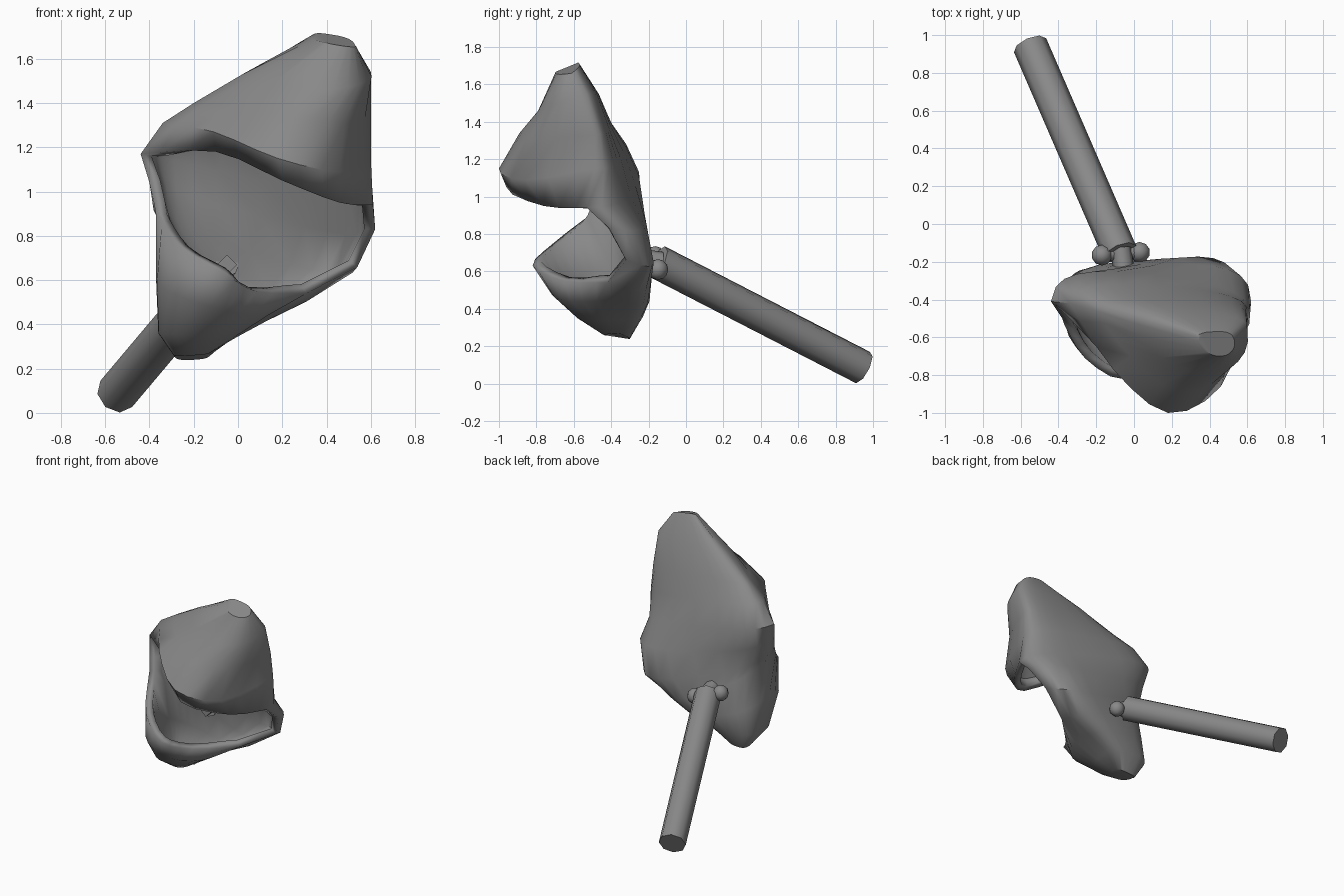
import bpy, math
from mathutils import Vector

if "Cube" in bpy.data.objects:
    bpy.data.objects.remove(bpy.data.objects["Cube"])

N = 24  # points per cross-section

# Dark grey for every part
grey = bpy.data.materials.new("dark_grey")
grey.diffuse_color = (.25, .25, .25, 1)
grey.use_nodes = True
grey.node_tree.nodes["Principled BSDF"].inputs["Base Color"].default_value = grey.diffuse_color

def smooth(ob, deg):
    bpy.ops.object.select_all(action='DESELECT')
    ob.select_set(True)
    bpy.context.view_layer.objects.active = ob
    ob.data.materials.append(grey)
    bpy.ops.object.shade_smooth_by_angle(angle=math.radians(deg))

def make_object(name, verts, faces):
    me = bpy.data.meshes.new(name)
    me.from_pydata(verts, [], faces)
    me.update()
    ob = bpy.data.objects.new(name, me)
    bpy.context.collection.objects.link(ob)
    return ob

def rod(name, a, b, r, sides):
    a, b = Vector(a), Vector(b)
    bpy.ops.mesh.primitive_cylinder_add(vertices=sides, radius=r, depth=(b - a).length,
                                        location=(a + b) / 2)
    ob = bpy.context.object
    ob.name = name
    ob.rotation_mode = 'QUATERNION'
    ob.rotation_quaternion = (b - a).to_track_quat('Z', 'Y')
    smooth(ob, 50)
    return ob

# Shell cross-sections, top to bottom: left, right, back, front (none = open mouth),
# and optionally the front-left and front-right corners
rows = [
    ((.34, -.62, 1.69), (.53, -.61, 1.66), (.42, -.57, 1.71), (.46, -.70, 1.66)),
    ((.02, -.53, 1.53), (.60, -.56, 1.54), (.32, -.47, 1.55), (.36, -.79, 1.46)),
    ((-.20, -.46, 1.40), (.60, -.49, 1.33), (.20, -.40, 1.37), (.24, -.89, 1.34),
     (-.02, -.70, 1.38), (.48, -.79, 1.31)),
    ((-.34, -.42, 1.31), (.60, -.49, 1.15), (.15, -.33, 1.23), (.18, -1.0, 1.15),
     (-.11, -.77, 1.27), (.46, -.86, 1.09)),
    ((-.44, -.41, 1.17), (.61, -.53, .94), (.12, -.27, 1.06), (.20, -.96, 1.05),
     (-.10, -.71, 1.18), (.46, -.76, .95)),
    ((-.40, -.47, 1.04), (.62, -.41, .83), (.10, -.22, .90), None),
    ((-.38, -.50, .95), (.54, -.32, .66), (.05, -.21, .73), None),
    ((-.37, -.53, .89), (.31, -.42, .54), (0, -.20, .62), (-.06, -.82, .63),
     (-.26, -.71, .75), (.08, -.65, .55)),
    ((-.37, -.45, .60), (.15, -.40, .45), (-.08, -.20, .47), (-.13, -.72, .48)),
    ((-.36, -.38, .36), (-.01, -.37, .34), (-.18, -.23, .36), (-.20, -.58, .35)),
    ((-.29, -.36, .26), (-.13, -.36, .27), (-.20, -.30, .24), (-.20, -.44, .26)),
]

def power(v, e):
    return math.copysign(abs(v) ** e, v) if abs(v) > 1e-6 else 0.0

def spline(pts, u):
    """Smooth curve through the points, u from 0 to 1."""
    s = u * (len(pts) - 1)
    k = min(int(s), len(pts) - 2)
    f = s - k
    p = [pts[max(0, min(len(pts) - 1, k + d))] for d in (-1, 0, 1, 2)]
    return .5 * (2 * p[1] + (p[2] - p[0]) * f + (2 * p[0] - 5 * p[1] + 4 * p[2] - p[3]) * f ** 2
                 + (3 * p[1] - p[0] - 3 * p[2] + p[3]) * f ** 3)

verts, idx, faces = [], {}, []
for i, row in enumerate(rows):
    L, R, B = (Vector(p) for p in row[:3])
    C = (L + R) / 2
    for j in range(N):
        t = 2 * math.pi * j / N
        front = 0 < j < N // 2
        if front and row[3] is None:
            continue
        if front and len(row) == 6:
            F, FL, FR = (Vector(p) for p in row[3:])
            p = spline([R, FR, F, FL, L], 2 * j / N)
        else:
            e = 1 if front else .68
            tip = Vector(row[3]) if front else B
            p = (C + (R - L) / 2 * power(math.cos(t), e)
                 + (tip - C) * abs(power(math.sin(t), e)))
        idx[i, j] = len(verts)
        verts.append(p)
for i in range(len(rows) - 1):
    for j in range(N):
        k = (j + 1) % N
        quad = [(i, j), (i, k), (i + 1, k), (i + 1, j)]
        if all(q in idx for q in quad):
            faces.append([idx[q] for q in quad])
faces.append([idx[0, j] for j in reversed(range(N))])
faces.append([idx[len(rows) - 1, j] for j in range(N)])

# Gaping shell: upper hood, back wall and lower cup
shell = make_object("gaping_shell", verts, faces)
mod = shell.modifiers.new("thickness", 'SOLIDIFY')
mod.thickness = .05
mod.offset = -1
smooth(shell, 45)

# Handle with cross pin, end knobs and a link into the shell
rod("handle", (-.55, .946, .086), (-.075, -.15, .65), .093, 8)
knobs = [(-.17, -.165, .68), (.03, -.15, .61)]
rod("cross_pin", knobs[0], knobs[1], .035, 8)
for n, p in enumerate(knobs):
    bpy.ops.mesh.primitive_uv_sphere_add(segments=10, ring_count=6, radius=.055, location=p)
    bpy.context.object.name = "pin_knob_%d" % (n + 1)
    smooth(bpy.context.object, 50)
rod("link", (-.07, -.13, .65), (-.05, -.27, .67), .055, 8)
rod("inner_bolt", (-.05, -.22, .67), (-.05, -.31, .67), .045, 4)
